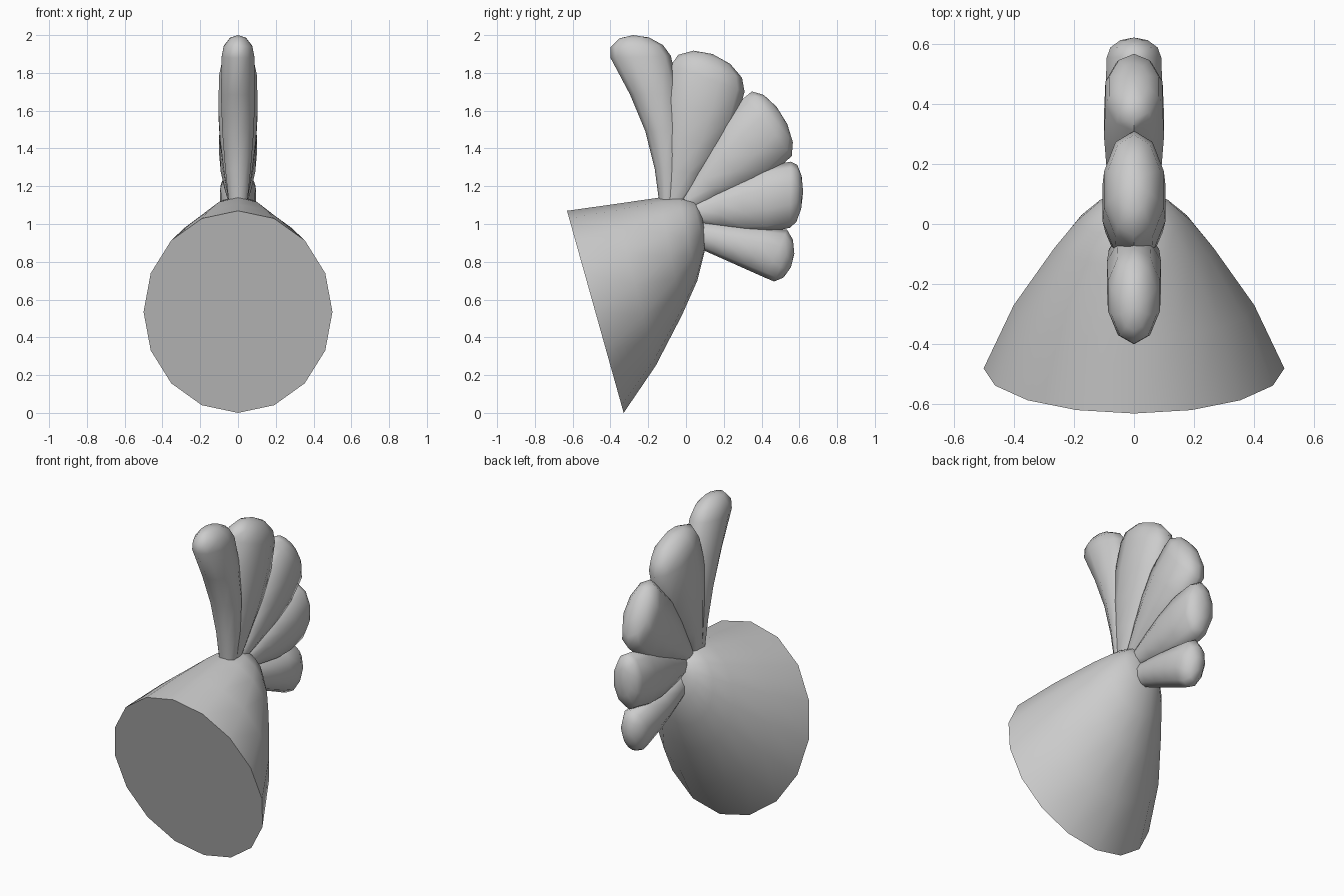
import bpy, bmesh, math
from mathutils import Vector

if "Cube" in bpy.data.objects:
    bpy.data.objects.remove(bpy.data.objects["Cube"])


def loft(name, stations, sides, tip=None, angle=50):
    """Skin elliptical rings: two opposite edge points (y, z) and a half thickness in x."""
    bm = bmesh.new()
    rings = []
    for p, q, hx in stations:
        mid, half = (p + q) / 2, (p - q) / 2
        ring = []
        for i in range(sides):
            a = math.tau * i / sides
            yz = mid + half * math.cos(a)
            ring.append(bm.verts.new((hx * math.sin(a), yz.x, yz.y)))
        rings.append(ring)
    for r0, r1 in zip(rings, rings[1:]):
        for i in range(sides):
            j = (i + 1) % sides
            bm.faces.new((r0[i], r0[j], r1[j], r1[i]))
    bm.faces.new(rings[0])
    if tip:
        v = bm.verts.new((0, tip.x, tip.y))
        for i in range(sides):
            bm.faces.new((rings[-1][i], rings[-1][(i + 1) % sides], v))
    else:
        bm.faces.new(rings[-1])
    bmesh.ops.recalc_face_normals(bm, faces=bm.faces)
    me = bpy.data.meshes.new(name)
    bm.to_mesh(me)
    bm.free()
    ob = bpy.data.objects.new(name, me)
    bpy.context.collection.objects.link(ob)
    bpy.ops.object.select_all(action='DESELECT')
    ob.select_set(True)
    bpy.context.view_layer.objects.active = ob
    bpy.ops.object.shade_smooth_by_angle(angle=math.radians(angle))


def lobe(name, root_a, root_b, end_a, end_b, tip, thick, widen, bend):
    """Petal: widens from the root pair to the end pair, then closes in a rounded cap."""
    ra, rb, ea, eb, tip = map(Vector, (root_a, root_b, end_a, end_b, tip))
    stations = []
    for i in range(5):
        u = i / 4
        p, q = ra.lerp(ea, u), rb.lerp(eb, u)
        bow = math.sin(math.pi * u)
        mid = (p + q) / 2 + Vector((bend * bow, 0))
        half = (p - q) / 2 * (1 + widen * bow)
        t = .05 + (thick - .05) * math.sin(2 * u)
        stations.append((mid + half, mid - half, t))
    mid, half = (ea + eb) / 2, (ea - eb) / 2
    for k in (1, 2):
        a = k * math.pi / 6
        c = mid + (tip - mid) * math.sin(a)
        stations.append((c + half * math.cos(a), c - half * math.cos(a), t * math.cos(a)))
    loft(name, stations, 10, tip, 60)


# Bell-shaped body with a flat tilted front
body = [((-.63, 1.07), (-.33, 0), .50), ((-.38, 1.105), (-.16, .25), .40),
        ((-.14, 1.14), (-.02, .52), .265), ((-.04, 1.145), (.06, .70), .19),
        ((.04, 1.125), (.10, .86), .12), ((.08, 1.07), (.10, .95), .05)]
loft("body", [(Vector(p), Vector(q), hx) for p, q, hx in body], 16)

# Fan of five overlapping lobes, front to back
lobe("fan_front", (-.14, 1.1), (-.06, 1.1), (-.40, 1.88), (-.08, 1.89), (-.28, 2), .095, 0, .055)
lobe("fan_upper", (-.13, 1.1), (0, 1.12), (-.08, 1.84), (.31, 1.7), (.14, 1.9), .11, .3, 0)
lobe("fan_middle", (-.03, 1.15), (.05, 1.08), (.31, 1.67), (.56, 1.36), (.48, 1.62), .105, .3, 0)
lobe("fan_rear", (.03, 1.12), (.07, 1), (.555, 1.33), (.55, .98), (.62, 1.17), .1, .3, 0)
lobe("fan_lower", (.05, 1.02), (.05, .88), (.535, .97), (.42, .715), (.555, .77), .09, 0, 0)
